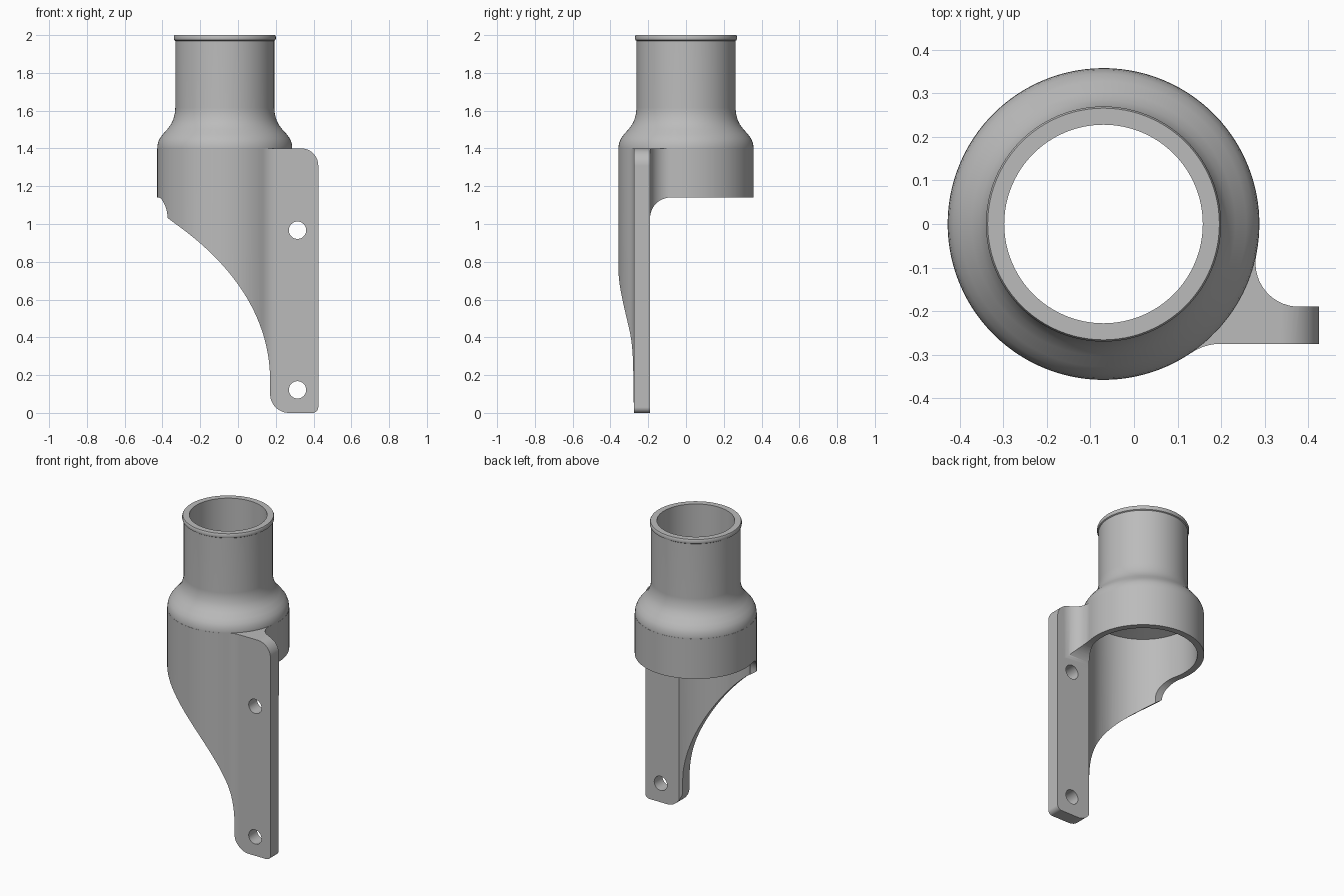
import bpy
import bmesh
from math import sin, cos, radians, pi
from mathutils import Vector
from mathutils.geometry import interpolate_bezier

if "Cube" in bpy.data.objects:
    bpy.data.objects.remove(bpy.data.objects["Cube"])

CX = -0.07          # tube axis
RING = 0.358        # outer radius of the wide ring

grey = bpy.data.materials.new("plain grey")
grey.use_nodes = True
grey.diffuse_color = (0.5, 0.5, 0.5, 1)
grey.node_tree.nodes["Principled BSDF"].inputs["Base Color"].default_value = (0.5, 0.5, 0.5, 1)


def arc(cx, cy, r, start, end, steps):
    angles = [radians(start + (end - start) * i / steps) for i in range(steps + 1)]
    return [(cx + r * cos(a), cy + r * sin(a)) for a in angles]


def finish(name, bm):
    bmesh.ops.recalc_face_normals(bm, faces=bm.faces)
    mesh = bpy.data.meshes.new(name)
    bm.to_mesh(mesh)
    bm.free()
    mesh.materials.append(grey)
    obj = bpy.data.objects.new(name, mesh)
    bpy.context.collection.objects.link(obj)
    return obj


def prism(name, outline, place, depth):
    """Extrude a flat outline; place maps (u, v) to 3D."""
    bm = bmesh.new()
    face = bm.faces.new([bm.verts.new(place(u, v)) for u, v in outline])
    ext = bmesh.ops.extrude_face_region(bm, geom=[face])
    verts = [g for g in ext["geom"] if isinstance(g, bmesh.types.BMVert)]
    bmesh.ops.translate(bm, verts=verts, vec=depth)
    return finish(name, bm)


def lathe(name, profile, x=CX, steps=96):
    """Closed solid of revolution about a vertical axis."""
    bm = bmesh.new()
    rings = []
    for r, z in profile:
        angles = [2 * pi * i / steps for i in range(steps)]
        rings.append([bm.verts.new((x + r * cos(a), r * sin(a), z)) for a in angles])
    for a, b in zip(rings, rings[1:]):
        for i in range(steps):
            j = (i + 1) % steps
            bm.faces.new((a[i], a[j], b[j], b[i]))
    bm.faces.new(rings[0])
    bm.faces.new(rings[-1])
    return finish(name, bm)


def combine(target, tool, operation):
    mod = target.modifiers.new(operation.lower(), "BOOLEAN")
    mod.operation = operation
    mod.solver = "EXACT"
    mod.object = tool
    bpy.context.view_layer.objects.active = target
    bpy.ops.object.modifier_apply(modifier=mod.name)
    bpy.data.objects.remove(tool)


# Plan section: ring blended into the flat mounting plate by two fillets
plan = [(0.5, -0.275), (0.5, -0.19)]
plan += arc(0.379, -0.09, 0.1, 270, 168.7, 14)
plan += arc(CX, 0, RING, -11.3, 304.2, 96)[1:]
plan += arc(0.2, -0.397, 0.122, 124.2, 90, 8)[1:]
body = prism("pipe_bracket", plan, lambda u, v: (u, v, -0.1), (0, 0, 1.7))

# Front outline: sweeping skirt edge and rounded plate corners
sweep = interpolate_bezier(Vector((-0.33, 1.0)), Vector((-0.02, 0.78)),
                           Vector((0.17, 0.5)), Vector((0.17, 0.17)), 32)
front = [(-0.6, 1.4), (-0.6, 1.2)] + [(p.x, p.y) for p in sweep]
front += arc(0.27, 0.1, 0.1, 180, 270, 12)
front += arc(0.395, 0.03, 0.03, 270, 360, 8)
front += arc(0.335, 1.31, 0.09, 0, 90, 12)
combine(body, prism("front_outline", front, lambda u, v: (u, -0.6, v), (0, 1.2, 0)), "INTERSECT")

# Side outline: back of the skirt removed below the ring
side = [(-0.6, -0.2), (-0.1905, -0.2)]
side += arc(-0.08, 1.03, 0.1105, 180, 90, 12)
side += [(0.6, 1.1405), (0.6, 1.6), (-0.6, 1.6)]
combine(body, prism("side_outline", side, lambda u, v: (-0.7, u, v), (1.4, 0, 0)), "INTERSECT")

# Shoulder, narrow neck and lip
neck = [(0.3, 1.3), (0.3572, 1.395), (0.3572, 1.41), (0.354, 1.43), (0.345, 1.452),
        (0.328, 1.475), (0.303, 1.503), (0.285, 1.527), (0.273, 1.553),
        (0.265, 1.583), (0.262, 1.615), (0.262, 1.97), (0.268, 1.974),
        (0.27, 1.98), (0.27, 1.992), (0.266, 2.0)]
combine(body, lathe("neck", neck), "UNION")

# Stepped bore
bore = [(0.318, -0.2), (0.318, 1.43), (0.228, 1.455), (0.228, 2.2)]
combine(body, lathe("bore", bore), "DIFFERENCE")

# Screw holes
for z in (0.122, 0.967):
    hole = prism("screw_hole", arc(0.315, z, 0.046, 0, 348.75, 31),
                 lambda u, v: (u, -0.5, v), (0, 0.5, 0))
    combine(body, hole, "DIFFERENCE")

# Smooth curved walls, crisp edges
bpy.ops.object.select_all(action="DESELECT")
body.select_set(True)
bpy.context.view_layer.objects.active = body
bpy.ops.object.shade_smooth_by_angle(angle=radians(30))
weighted = body.modifiers.new("weighted_normals", "WEIGHTED_NORMAL")
weighted.keep_sharp = True
